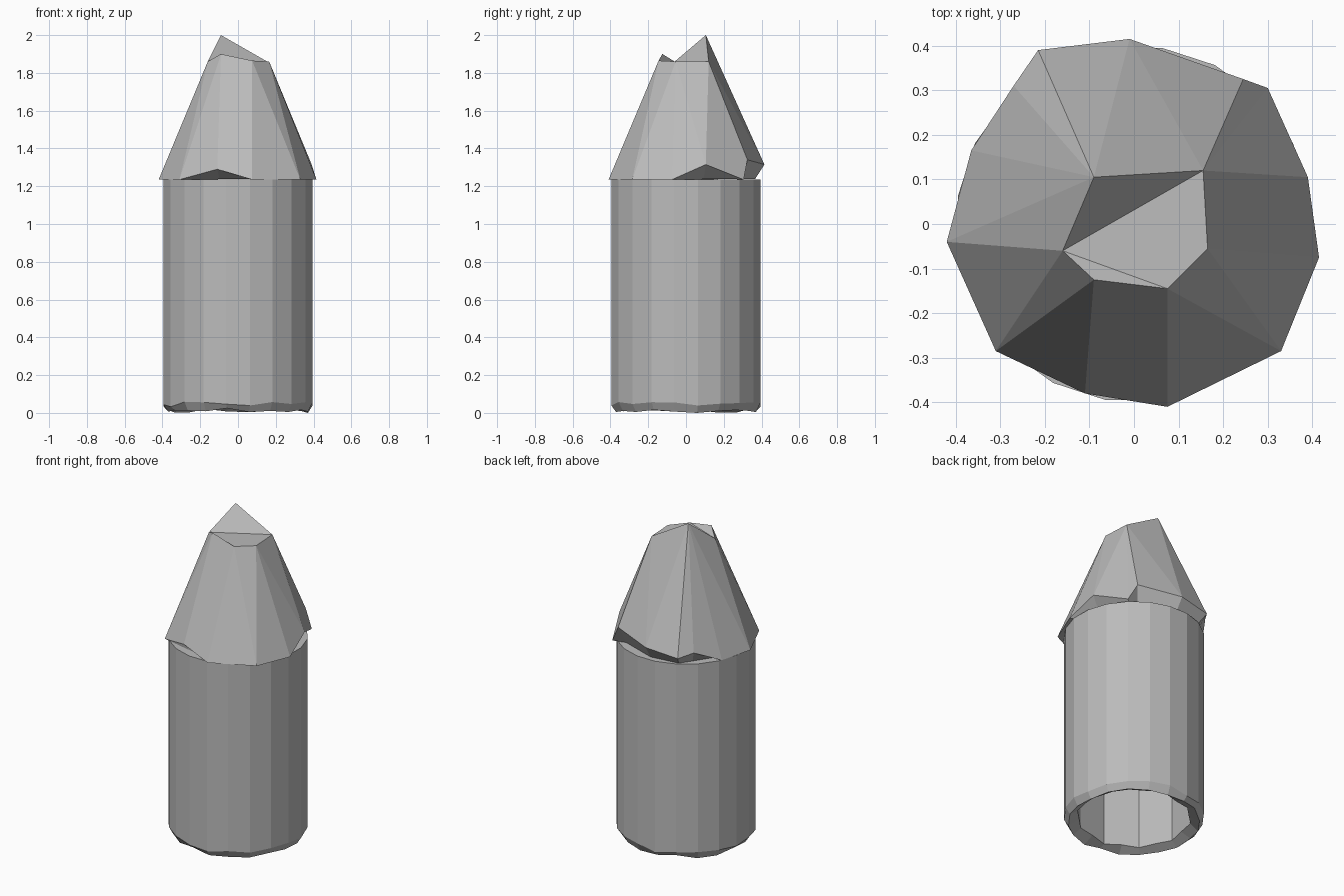
import bpy, bmesh, math, random

random.seed(4)
if "Cube" in bpy.data.objects:
    bpy.data.objects.remove(bpy.data.objects["Cube"])

COLOUR = (0.5, 0.5, 0.5, 1)
grey = bpy.data.materials.new("plain grey")
grey.use_nodes = True
grey.diffuse_color = COLOUR
grey.node_tree.nodes["Principled BSDF"].inputs["Base Color"].default_value = COLOUR


def finish(bm, name):
    bmesh.ops.recalc_face_normals(bm, faces=bm.faces)
    mesh = bpy.data.meshes.new(name)
    bm.to_mesh(mesh)
    bm.free()
    mesh.materials.append(grey)
    bpy.context.collection.objects.link(bpy.data.objects.new(name, mesh))


def bridge(bm, a, b):
    n = len(a)
    for i in range(n):
        j = (i + 1) % n
        bm.faces.new((a[i], a[j], b[j], b[i]))


# Hollow tube with a ragged lower rim and a coarser bore
SIDES = 20
bm = bmesh.new()


def ring(radius, height, jitter=0.0, coarse=False):
    verts = []
    for i in range(SIDES):
        a = math.tau * (i + 0.5) / SIDES
        r = radius * (math.cos(math.tau / SIDES) if coarse and i % 2 else 1)
        z = height + random.uniform(0, jitter)
        verts.append(bm.verts.new((r * math.cos(a), r * math.sin(a), z)))
    return verts


rings = [ring(0.4, 1.235), ring(0.4, 0.03, 0.03), ring(0.375, 0.0, 0.025),
         ring(0.33, 0.03, 0.02, True), ring(0.33, 1.235, 0, True)]
rings[2][0].co.z = 0
for a, b in zip(rings, rings[1:] + rings[:1]):
    bridge(bm, a, b)
finish(bm, "tube")

# Faceted nose: broken tip ring and uneven hem
tip_points = [(-.16, -.06, 1.86), (-.09, -.125, 1.9), (.075, -.145, 1.865),
              (.165, -.055, 1.86), (.155, .12, 1.86), (-.09, .105, 2)]
# Each hem point ends with the tip point it leads up to
hem_points = [(-.42, -.04, 1.235, 0), (-.31, -.285, 1.235, 1),
              (-.11, -.38, 1.29, 1), (.075, -.41, 1.235, 2),
              (.33, -.285, 1.235, 3), (.415, -.075, 1.235, 3),
              (.39, .105, 1.315, 4), (.3, .305, 1.235, 4),
              (.245, .325, 1.34, 4), (-.01, .415, 1.315, 5),
              (-.215, .39, 1.29, 5), (-.27, .31, 1.31, 5),
              (-.365, .165, 1.235, 5)]
bm = bmesh.new()
tip = [bm.verts.new(p) for p in tip_points]
hem = [bm.verts.new(p[:3]) for p in hem_points]
for i in range(len(hem)):
    j = (i + 1) % len(hem)
    a, b = hem_points[i][3], hem_points[j][3]
    bm.faces.new((hem[i], hem[j], tip[a]))
    if a != b:
        bm.faces.new((hem[j], tip[b], tip[a]))

# Sunken tip faces
for face in ((0, 4, 5), (0, 2, 3, 4), (0, 1, 2)):
    bm.faces.new([tip[k] for k in face])

# Underside lip and floor
lip = [bm.verts.new((p[0] * 0.88, p[1] * 0.88, 1.237)) for p in hem_points]
bridge(bm, hem, lip)
bm.faces.new(lip)
finish(bm, "nose_cone")
